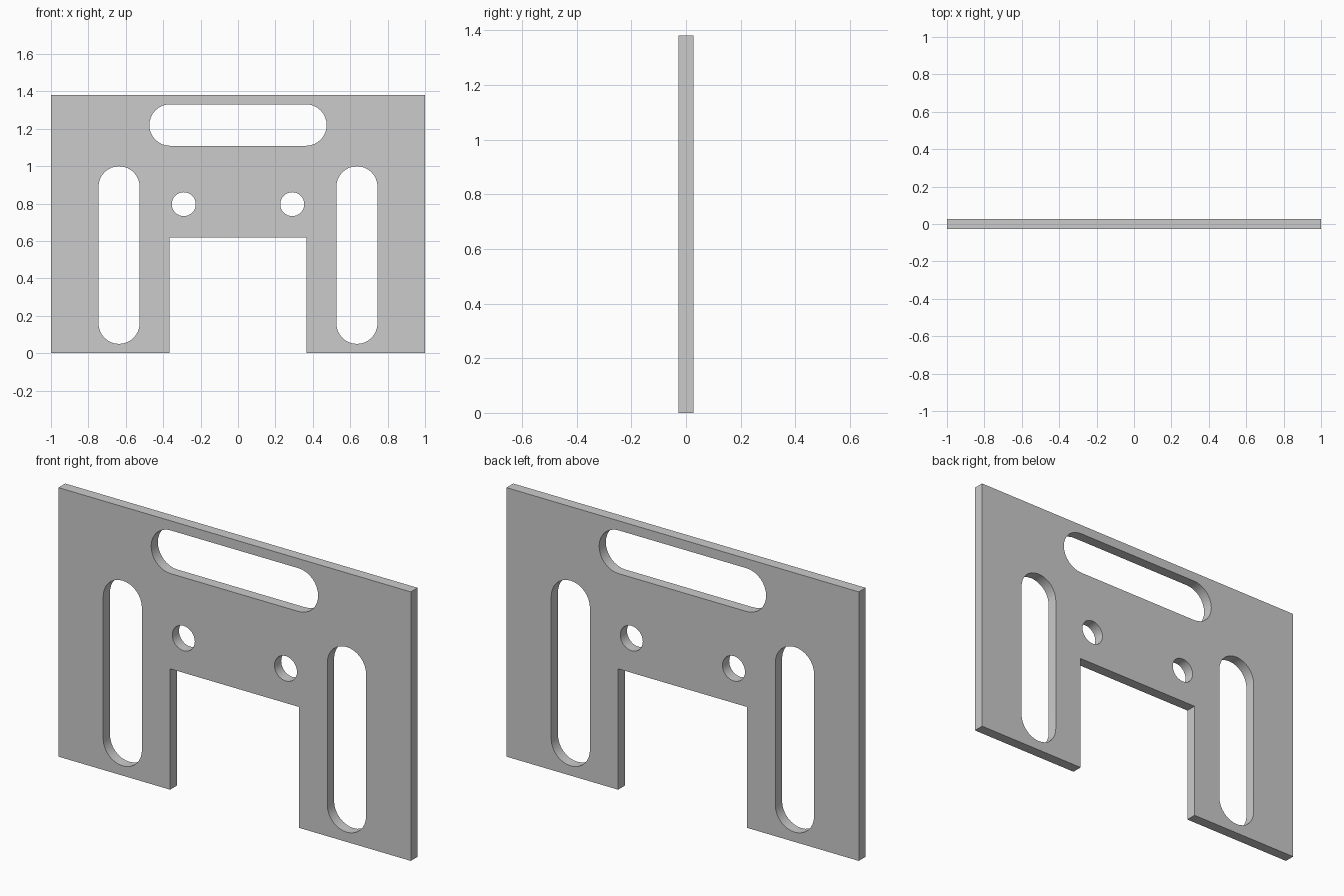
import bpy, bmesh, math
from mathutils import Matrix

if "Cube" in bpy.data.objects:
    bpy.data.objects.remove(bpy.data.objects["Cube"])

HALF_THICK = 0.0275
ARC = 16  # segments per half circle


def slot(cx, cz, r, half_len=0.0, upright=False):
    """Rounded slot outline; half_len 0 gives a round hole."""
    pts = []
    for side in (1, -1):
        for i in range(ARC + (1 if half_len else 0)):
            a = -math.pi / 2 + math.pi * i / ARC
            u = side * (half_len + r * math.cos(a))
            v = side * r * math.sin(a)
            pts.append((cx - v, cz + u) if upright else (cx + u, cz + v))
    return pts


# Plate outline with the open notch at the bottom
outline = [(-1, 0), (-0.366, 0), (-0.366, 0.62), (0.366, 0.62),
           (0.366, 0), (1, 0), (1, 1.38), (-1, 1.38)]

# Top slot, then mirrored side slots and round holes
loops = [outline, slot(0, 1.22, 0.111, 0.363)]
for s in (-1, 1):
    loops.append(slot(s * 0.636, 0.525, 0.11, 0.365, upright=True))
    loops.append(slot(s * 0.29, 0.797, 0.064))

# Filled, extruded 2D curve
curve = bpy.data.curves.new("slotted_plate", 'CURVE')
curve.dimensions = '2D'
curve.fill_mode = 'BOTH'
curve.extrude = HALF_THICK
for pts in loops:
    sp = curve.splines.new('POLY')
    sp.points.add(len(pts) - 1)
    for p, (x, z) in zip(sp.points, pts):
        p.co = (x, z, 0, 1)
    sp.use_cyclic_u = True

plate = bpy.data.objects.new("slotted_plate", curve)
bpy.context.collection.objects.link(plate)
bpy.context.view_layer.objects.active = plate
plate.select_set(True)
bpy.ops.object.convert(target='MESH')
plate = bpy.context.object

# Stand upright and weld the caps to the walls
bm = bmesh.new()
bm.from_mesh(plate.data)
bm.transform(Matrix.Rotation(math.pi / 2, 4, 'X'))
bmesh.ops.remove_doubles(bm, verts=bm.verts, dist=1e-4)
bmesh.ops.recalc_face_normals(bm, faces=bm.faces)
bm.to_mesh(plate.data)
bm.free()
bpy.ops.object.shade_smooth_by_angle(angle=math.radians(30))
